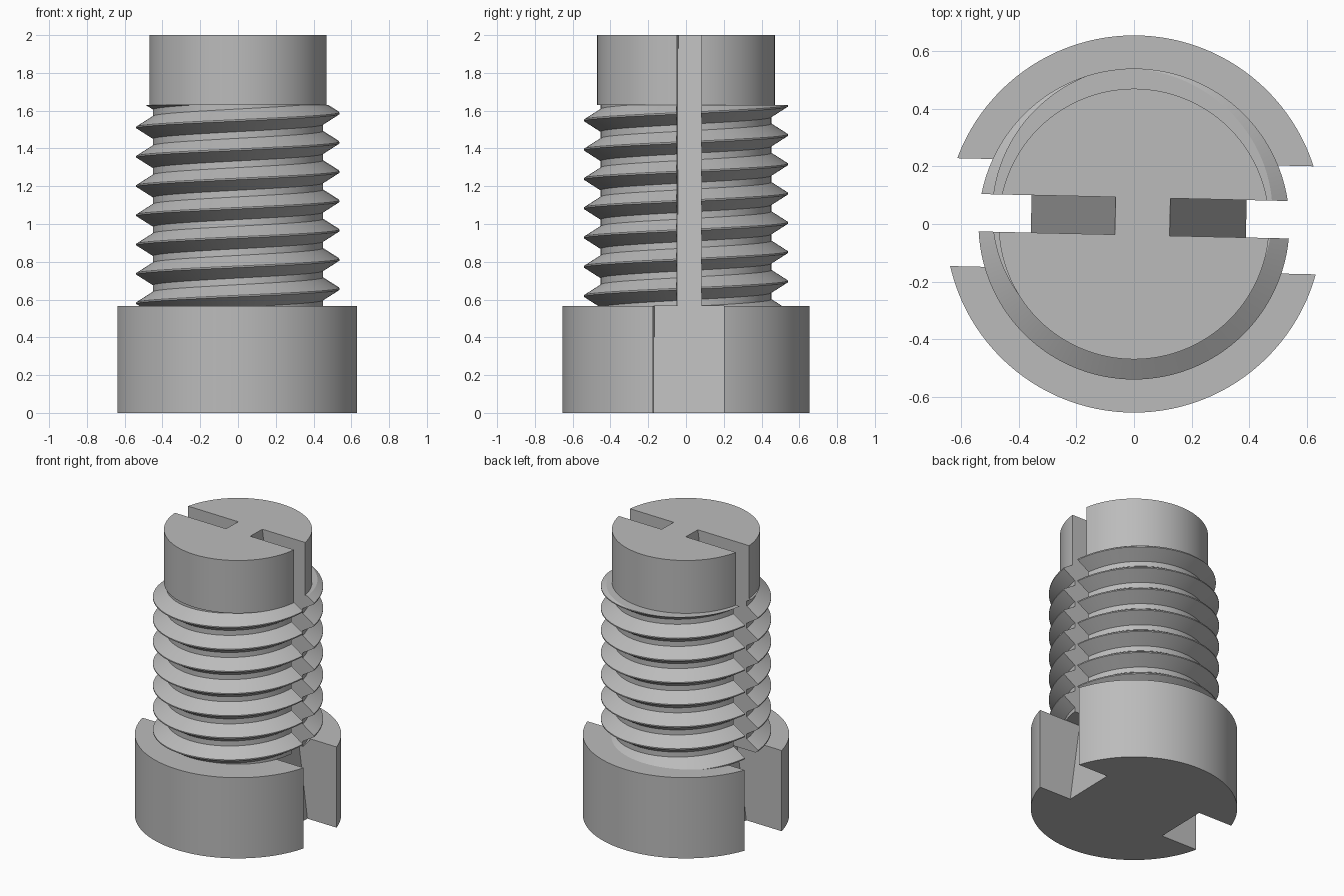
import bpy
import bmesh
import math

if "Cube" in bpy.data.objects:
    bpy.data.objects.remove(bpy.data.objects["Cube"], do_unlink=True)

SEGMENTS = 120
HEAD_TOP, THREAD_TOP, TIP_TOP = 0.565, 1.63, 2.0
PITCH, ROOT, CREST = 0.155, 0.452, 0.54
FLANK, FLAT = 0.06, 0.004      # half widths of the thread at root and crest
FIRST_CREST = 0.1925           # height of a crest on the +x side

steel = bpy.data.materials.new("plain_grey")
steel.use_nodes = True
grey = (0.5, 0.5, 0.5, 1.0)
steel.diffuse_color = grey
steel.node_tree.nodes["Principled BSDF"].inputs["Base Color"].default_value = grey


def new_object(name, bm):
    bmesh.ops.recalc_face_normals(bm, faces=bm.faces)
    mesh = bpy.data.meshes.new(name)
    bm.to_mesh(mesh)
    bm.free()
    mesh.materials.append(steel)
    obj = bpy.data.objects.new(name, mesh)
    bpy.context.collection.objects.link(obj)
    return obj


def revolve(name, column):
    """Closed solid around z; column(turn) lists (radius, height) upwards."""
    bm = bmesh.new()
    rows = []
    for i in range(SEGMENTS + 1):
        turn = i / SEGMENTS
        c, s = math.cos(turn * math.tau), math.sin(turn * math.tau)
        rows.append([bm.verts.new((r * c, r * s, z)) for r, z in column(turn)])
    for a, b in zip(rows, rows[1:]):
        for j in range(len(a) - 1):
            bm.faces.new((a[j], b[j], b[j + 1], a[j + 1]))
    bmesh.ops.remove_doubles(bm, verts=bm.verts, dist=1e-5)
    rims = [e for e in bm.edges if e.is_boundary]
    bmesh.ops.holes_fill(bm, edges=rims, sides=0)
    return new_object(name, bm)


def cylinder(name, radius, bottom, top):
    return revolve(name, lambda turn: [(radius, bottom), (radius, top)])


def thread_column(turn):
    """Vertical section of the screw thread, trimmed to its two end planes."""
    start = FIRST_CREST + PITCH * turn
    points = []
    for k in range(11):
        for offset in (-FLANK, -FLAT, FLAT, FLANK):
            z = start + k * PITCH + offset
            z = min(max(z, HEAD_TOP), THREAD_TOP)
            away = abs(((z - start) / PITCH + 0.5) % 1 - 0.5) * PITCH
            rise = min(max((FLANK - away) / (FLANK - FLAT), 0), 1)
            points.append((ROOT + (CREST - ROOT) * rise, z))
    return points


def slot_cutter(side, foot, end, half_width):
    """Prism whose inner wall slopes from foot (z = 0) to end (z = 2)."""
    slope = (end - foot) / TIP_TOP
    low, high = -0.1, TIP_TOP + 0.1
    outline = [(foot + slope * low, low), (1, low), (1, high), (foot + slope * high, high)]
    bm = bmesh.new()
    face = bm.faces.new([bm.verts.new((side * x, -half_width, z)) for x, z in outline])
    grown = bmesh.ops.extrude_face_region(bm, geom=[face])["geom"]
    moved = [v for v in grown if isinstance(v, bmesh.types.BMVert)]
    bmesh.ops.translate(bm, verts=moved, vec=(0, 2 * half_width, 0))
    cutter = new_object("slot_cutter", bm)
    cutter.location.y = 0.027
    cutter.rotation_euler.z = math.radians(-1.3)
    cutter.hide_render = True
    return cutter


# Solid parts
head = cylinder("head", 0.655, 0, HEAD_TOP)
thread = revolve("threaded_shank", thread_column)
tip = cylinder("plain_tip", 0.47, THREAD_TOP, TIP_TOP)

# Wide slots through the head, narrow slots through thread and tip
for part, half_width in ((head, 0.1875), (thread, 0.065), (tip, 0.065)):
    cutters = [slot_cutter(1, 0.39, 0.125, half_width),
               slot_cutter(-1, 0.357, 0.065, half_width)]
    bpy.ops.object.select_all(action="DESELECT")
    bpy.context.view_layer.objects.active = part
    part.select_set(True)
    for cutter in cutters:
        cut = part.modifiers.new("slot", "BOOLEAN")
        cut.operation = "DIFFERENCE"
        cut.solver = "EXACT"
        cut.object = cutter
        bpy.ops.object.modifier_apply(modifier=cut.name)
    bpy.ops.object.shade_smooth_by_angle(angle=math.radians(30))
    for cutter in cutters:
        bpy.data.objects.remove(cutter, do_unlink=True)
